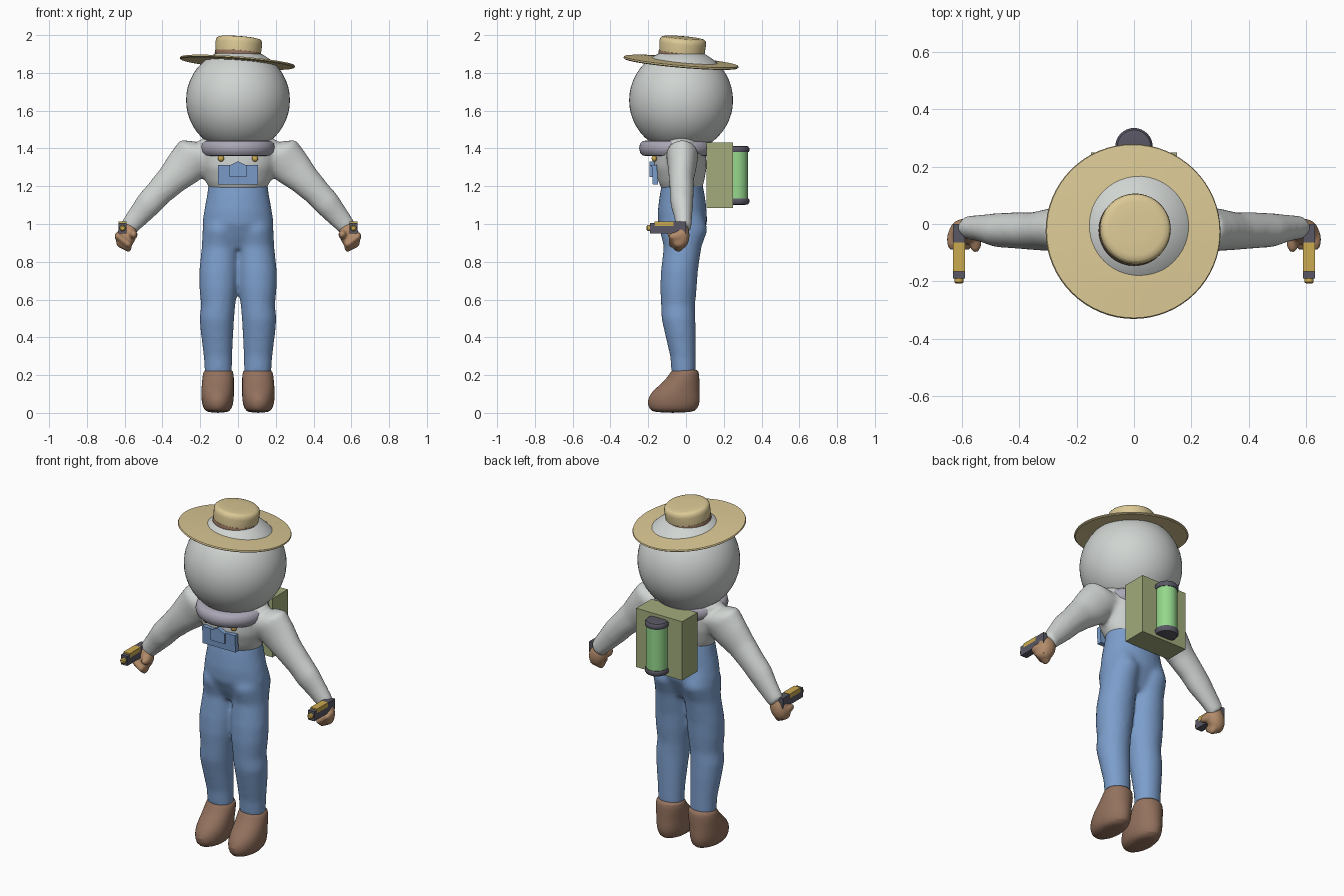
import bpy, bmesh, math
from mathutils import Vector, Matrix, Euler

if "Cube" in bpy.data.objects:
    bpy.data.objects.remove(bpy.data.objects["Cube"])


def colour(name, r, g, b):
    m = bpy.data.materials.new(name)
    m.use_nodes = True
    m.diffuse_color = (r, g, b, 1)
    bsdf = next(n for n in m.node_tree.nodes if n.type == 'BSDF_PRINCIPLED')
    bsdf.inputs["Base Color"].default_value = (r, g, b, 1)
    return m


GREY = colour("pale grey", .63, .66, .64)
LILAC = colour("lilac grey", .40, .38, .46)
DENIM = colour("denim blue", .20, .34, .60)
LEATHER = colour("brown leather", .29, .165, .11)
SKIN = colour("tan skin", .45, .26, .145)
STRAW = colour("straw", .71, .58, .30)
OLIVE = colour("olive", .36, .41, .20)
GLASS = colour("green glass", .30, .68, .26)
DARK = colour("dark metal", .10, .095, .125)
GOLD = colour("gold", .60, .40, .08)


def loft(bm, rings, u=(1, 0, 0), v=(0, 1, 0), seg=28):
    """Skin elliptical rings (x, y, z, radius along u, radius along v)."""
    u, v = Vector(u), Vector(v)
    loops = []
    for x, y, z, a, b in rings:
        angles = [math.tau * i / seg for i in range(seg)]
        loops.append([bm.verts.new(Vector((x, y, z)) + u * a * math.cos(t) + v * b * math.sin(t))
                      for t in angles])
    for lo, hi in zip(loops, loops[1:]):
        for i in range(seg):
            j = (i + 1) % seg
            bm.faces.new((lo[i], lo[j], hi[j], hi[i]))
    bm.faces.new(loops[0][::-1])
    bm.faces.new(loops[-1])


def lathe(bm, profile, x=0, y=0, seg=48):
    loft(bm, [(x, y, z, r, r) for r, z in profile], seg=seg)


def ball(bm, centre, radii, rot=(0, 0, 0), seg=24):
    m = Matrix.LocRotScale(Vector(centre), Euler(rot), Vector(radii))
    bmesh.ops.create_uvsphere(bm, u_segments=seg, v_segments=seg // 2, radius=1, matrix=m)


def box(bm, x, y, z):
    """Box from (min, max) pairs."""
    mid = Vector([(a + b) / 2 for a, b in (x, y, z)])
    size = Vector([b - a for a, b in (x, y, z)])
    bmesh.ops.create_cube(bm, size=1, matrix=Matrix.LocRotScale(mid, None, size))


def finish(bm, name, mat, voxel=0, smooth=True, subdiv=0):
    bmesh.ops.recalc_face_normals(bm, faces=bm.faces)
    me = bpy.data.meshes.new(name)
    bm.to_mesh(me)
    bm.free()
    me.materials.append(mat)
    ob = bpy.data.objects.new(name, me)
    bpy.context.collection.objects.link(ob)
    if smooth:
        bpy.ops.object.select_all(action='DESELECT')
        ob.select_set(True)
        bpy.context.view_layer.objects.active = ob
        bpy.ops.object.shade_smooth_by_angle(angle=math.radians(40))
    if subdiv:
        ob.modifiers.new("Round", 'SUBSURF').levels = subdiv
        ob.modifiers["Round"].render_levels = subdiv
    if voxel:
        # fuse overlapping pieces into one soft skin
        fuse = ob.modifiers.new("Fuse", 'REMESH')
        fuse.mode, fuse.voxel_size, fuse.use_smooth_shade = 'VOXEL', voxel, True
        soft = ob.modifiers.new("Soften", 'SMOOTH')
        soft.factor, soft.iterations = .5, 8
    return ob


# Overalls: hips and two legs
bm = bmesh.new()
loft(bm, [(0, -.02, 1.225, .155, .105), (0, -.02, 1.15, .165, .12), (0, -.02, 1.07, .18, .13),
          (0, -.018, 1.0, .19, .13), (0, -.02, .93, .175, .10), (0, -.02, .87, .12, .07)])
for s in (-1, 1):
    loft(bm, [(s * .09, -.01, 1.05, .085, .10), (s * .093, -.012, .97, .095, .128),
              (s * .095, -.018, .88, .097, .10), (s * .102, -.035, .75, .104, .098),
              (s * .104, -.04, .66, .101, .097), (s * .105, -.042, .57, .091, .09),
              (s * .112, -.04, .50, .092, .09), (s * .111, -.03, .42, .086, .082),
              (s * .106, -.016, .30, .076, .068), (s * .104, -.012, .20, .072, .064)])
finish(bm, "overalls", DENIM, voxel=.013)

# Shirt: chest and tapering arms
bm = bmesh.new()
loft(bm, [(0, -.02, 1.17, .14, .10), (0, -.025, 1.22, .17, .12), (0, -.03, 1.30, .20, .14),
          (0, -.03, 1.38, .22, .135), (0, -.025, 1.44, .21, .105), (0, -.02, 1.475, .15, .06)])
for s in (-1, 1):
    loft(bm, [(s * .16, -.02, 1.37, .10, .08), (s * .225, -.02, 1.365, .115, .085),
              (s * .285, -.02, 1.30, .105, .075), (s * .35, -.025, 1.235, .085, .066),
              (s * .42, -.022, 1.165, .073, .063), (s * .475, -.022, 1.105, .071, .06),
              (s * .53, -.015, 1.04, .059, .048), (s * .585, -.012, .975, .048, .04)],
         u=(s * .72, 0, .69))
finish(bm, "shirt", GREY, voxel=.012)

# Boots
for s, side in ((1, "left"), (-1, "right")):
    bm = bmesh.new()
    loft(bm, [(s * .108, -.07, 0, .052, .10), (s * .108, -.067, .02, .076, .13),
              (s * .108, -.066, .065, .086, .142), (s * .108, -.056, .11, .087, .128),
              (s * .107, -.032, .15, .085, .104), (s * .105, -.013, .19, .084, .084),
              (s * .104, -.006, .22, .079, .074), (s * .104, -.006, .232, .066, .062)])
    finish(bm, side + "_boot", LEATHER, subdiv=1)

    # Hand: palm, curled fingers and thumb
    bm = bmesh.new()
    ball(bm, (s * .59, -.025, .94), (.052, .044, .075), (0, -s * .3, 0))
    for i in range(4):
        ball(bm, (s * (.635 - .018 * i), -.055, .935 - .014 * i), (.019, .04, .022))
        ball(bm, (s * (.628 - .016 * i), -.04, .905 - .008 * i), (.018, .03, .03))
    ball(bm, (s * .553, -.06, .945), (.022, .042, .025), (0, s * .4, 0))
    finish(bm, side + "_hand", SKIN, voxel=.008)

    # Sidearm: frame, slide and muzzle
    x = s * .611
    bm = bmesh.new()
    box(bm, (x - .021, x + .021), (-.19, 0), (.95, .99))
    box(bm, (x - .021, x + .021), (-.065, 0), (.985, 1.012))
    box(bm, (x - .021, x + .021), (-.19, -.165), (.985, 1.006))
    box(bm, (x - .015, x + .015), (-.045, -.005), (.885, .955))
    finish(bm, side + "_sidearm_frame", DARK, smooth=False)
    bm = bmesh.new()
    box(bm, (x - .021, x + .021), (-.166, -.064), (.988, 1.014))
    finish(bm, side + "_sidearm_slide", GOLD, smooth=False)
    bm = bmesh.new()
    loft(bm, [(x, -.18, .978, .016, .016), (x, -.203, .978, .016, .016),
              (x, -.208, .978, .01, .01)], v=(0, 0, 1), seg=16)
    finish(bm, side + "_sidearm_muzzle", GOLD)

    # Bib button
    bm = bmesh.new()
    ball(bm, (s * .09, -.168, 1.347), (.017, .014, .017), seg=16)
    finish(bm, side + "_button", GOLD)

# Bib, leaning slightly, with a pointed pocket
bm = bmesh.new()
box(bm, (-.107, .107), (-.176, -.148), (1.21, 1.312))
bmesh.ops.translate(bm, verts=[v for v in bm.verts if v.co.z > 1.3], vec=(0, -.006, 0))
finish(bm, "bib", DENIM, smooth=False)
bm = bmesh.new()
outline = [(-.045, 1.25), (.045, 1.25), (.045, 1.31), (0, 1.332), (-.045, 1.31)]
face = bm.faces.new([bm.verts.new((x, -.192, z)) for x, z in outline])
out = bmesh.ops.extrude_face_region(bm, geom=[face])
bmesh.ops.translate(bm, verts=[g for g in out["geom"] if isinstance(g, bmesh.types.BMVert)],
                    vec=(0, .025, 0))
finish(bm, "bib_pocket", DENIM, smooth=False)

# Helmet and padded collar
bm = bmesh.new()
ball(bm, (0, -.026, 1.655), (.275, .275, .275), seg=48)
finish(bm, "helmet", GREY)
bm = bmesh.new()
lathe(bm, [(.15, 1.36), (.178, 1.362), (.193, 1.378), (.198, 1.402),
           (.193, 1.426), (.178, 1.44), (.15, 1.442)], 0, -.05)
finish(bm, "collar", LILAC)

# Straw hat, tilted back and to one side
hat = [
    ("hat_brim", STRAW, [(.16, -.004), (.30, -.008), (.306, -.003), (.303, .004),
                         (.20, .010), (.16, .012)]),
    ("hat_crown", STRAW, [(.119, .01), (.121, .06), (.124, .10), (.121, .118),
                          (.112, .127), (.095, .130), (.05, .131)]),
    ("hat_band", LEATHER, [(.123, .034), (.1235, .038), (.1235, .051), (.122, .053)]),
]
for name, mat, profile in hat:
    bm = bmesh.new()
    lathe(bm, profile, seg=64)
    ob = finish(bm, name, mat)
    ob.location = (-.003, -.026, 1.858)
    ob.rotation_euler = (math.radians(-4.9), math.radians(4.4), 0)

# Backpack with glass canister
bm = bmesh.new()
box(bm, (-.15, .15), (.108, .25), (1.085, 1.432))
finish(bm, "backpack", OLIVE, smooth=False)
bm = bmesh.new()
lathe(bm, [(.058, 1.12), (.058, 1.395)], 0, .27, 32)
finish(bm, "canister_glass", GLASS)
for name, z, d in (("canister_top_cap", 1.38, 1), ("canister_bottom_cap", 1.135, -1)):
    bm = bmesh.new()
    lathe(bm, [(.061, z), (.065, z + d * .006), (.065, z + d * .022),
               (.058, z + d * .031), (.04, z + d * .034)], 0, .27, 32)
    finish(bm, name, DARK)
